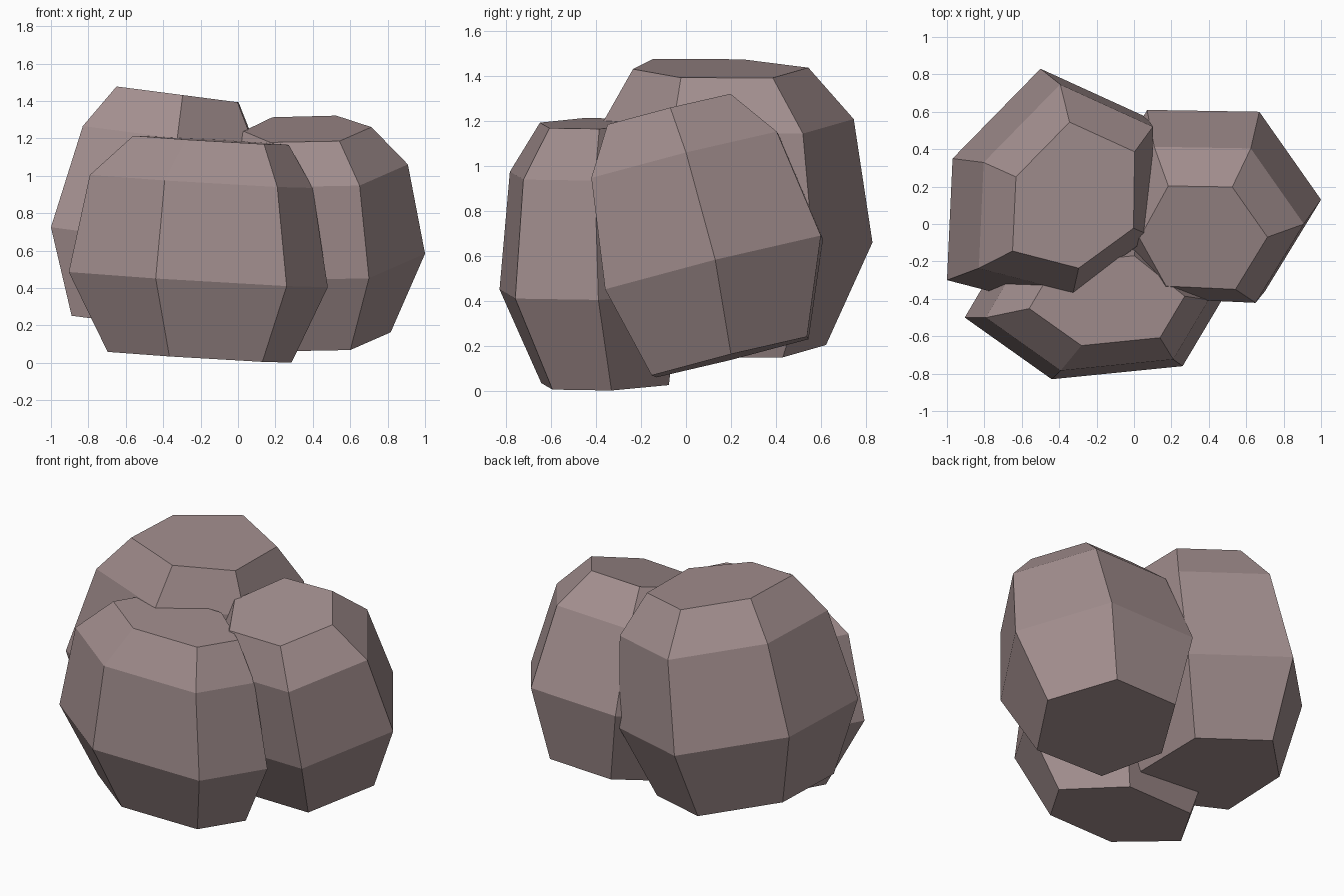
import bpy, bmesh

if "Cube" in bpy.data.objects:
    bpy.data.objects.remove(bpy.data.objects["Cube"])

stone = bpy.data.materials.new("stone")
stone.diffuse_color = (0.36, 0.27, 0.27, 1)
stone.use_nodes = True
stone.node_tree.nodes["Principled BSDF"].inputs["Base Color"].default_value = stone.diffuse_color


def boulder(name, outline, tilt, rings):
    """Loft a six-sided outline through tilted rings (scale, x, y, z)."""
    bm = bmesh.new()
    loops = []
    for s, cx, cy, cz in rings:
        loops.append([bm.verts.new((cx + s * x, cy + s * y,
                                    cz + s * (tilt[0] * x + tilt[1] * y)))
                      for x, y in outline])
    n = len(outline)
    for low, high in zip(loops, loops[1:]):
        for i in range(n):
            j = (i + 1) % n
            bm.faces.new((low[i], low[j], high[j], high[i]))
    bm.faces.new(loops[0])
    bm.faces.new(loops[-1])
    bmesh.ops.recalc_face_normals(bm, faces=bm.faces)
    mesh = bpy.data.meshes.new(name)
    bm.to_mesh(mesh)
    bm.free()
    mesh.materials.append(stone)
    obj = bpy.data.objects.new(name, mesh)
    bpy.context.collection.objects.link(obj)
    return obj


# Tall boulder at the back left
boulder("back_boulder",
        [(-.54, -.45), (-.51, .20), (-.04, .68), (.53, .42), (.52, -.25), (.04, -.60)],
        (-.13, 0),
        [(.74, -.49, .12, .20), (1, -.46, .15, .655),
         (.87, -.36, .155, 1.205), (.61, -.32, .13, 1.435)])

# Wide boulder at the front left
boulder("front_boulder",
        [(-.70, -.07), (-.235, -.40), (.465, -.33), (.685, .04), (.235, .40), (-.465, .33)],
        (-.06, .02),
        [(.71, -.20, -.36, .03), (1, -.205, -.43, .445),
         (.86, -.19, -.44, .97), (.60, -.14, -.41, 1.19)])

# Leaning boulder on the right
boulder("right_boulder",
        [(.62, 0), (.29, .47), (-.31, .48), (-.58, -.01), (-.33, -.46), (.32, -.49)],
        (.03, .25),
        [(.72, .37, .20, .15), (1, .38, .13, .565),
         (.86, .375, 0, 1.045), (.57, .36, -.07, 1.25)])
